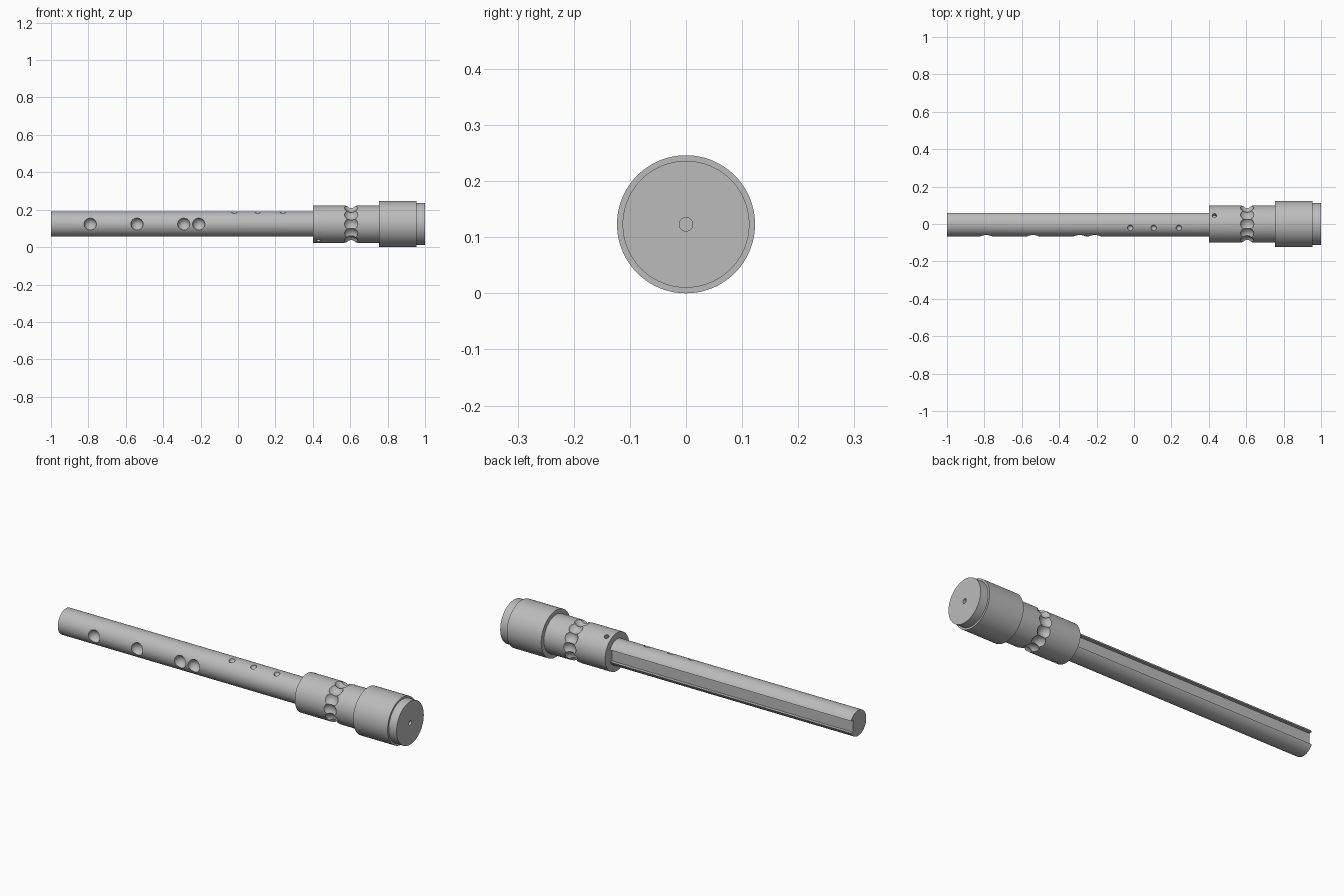
import bpy
import bmesh
import math
from mathutils import Matrix, Vector

cube = bpy.data.objects.get("Cube")
if cube:
    bpy.data.objects.remove(cube, do_unlink=True)

AXIS_Z = 0.123
SHAFT_R = 0.067
COLLAR_R = 0.1

steel = bpy.data.materials.new("grey_steel")
steel.use_nodes = True
steel.diffuse_color = (0.5, 0.5, 0.5, 1)
steel.node_tree.nodes["Principled BSDF"].inputs["Base Color"].default_value = (0.5, 0.5, 0.5, 1)


def make_object(name, bm):
    bmesh.ops.recalc_face_normals(bm, faces=bm.faces)
    mesh = bpy.data.meshes.new(name)
    bm.to_mesh(mesh)
    bm.free()
    obj = bpy.data.objects.new(name, mesh)
    bpy.context.collection.objects.link(obj)
    mesh.materials.append(steel)
    return obj


def lathe(name, profile, sides=96):
    """Revolve (x, radius) points about the long axis and cap both ends."""
    bm = bmesh.new()
    rings = []
    for x, r in profile:
        angles = [2 * math.pi * i / sides for i in range(sides)]
        rings.append([bm.verts.new((x, r * math.cos(a), AXIS_Z + r * math.sin(a))) for a in angles])
    for a, b in zip(rings, rings[1:]):
        for i in range(sides):
            j = (i + 1) % sides
            bm.faces.new((a[i], a[j], b[j], b[i]))
    bm.faces.new(rings[0])
    bm.faces.new(rings[-1])
    return make_object(name, bm)


def radial(x, angle, r):
    a = math.radians(angle)
    return Vector((x, r * math.cos(a), AXIS_Z + r * math.sin(a)))


def ball(bm, centre, r):
    bmesh.ops.create_uvsphere(bm, u_segments=32, v_segments=20, radius=r,
                              matrix=Matrix.Translation(centre))


def drill(bm, centre, direction, r, depth):
    turn = Vector(direction).to_track_quat('Z', 'Y').to_matrix().to_4x4()
    bmesh.ops.create_cone(bm, cap_ends=True, segments=24, radius1=r, radius2=r,
                          depth=depth, matrix=Matrix.Translation(centre) @ turn)


def box(bm, centre, size):
    bmesh.ops.create_cube(bm, size=1, matrix=Matrix.Translation(centre) @ Matrix.Diagonal((*size, 1)))


def carve(target, name, bm):
    cutter = make_object(name, bm)
    mod = target.modifiers.new("carve", 'BOOLEAN')
    mod.operation = 'DIFFERENCE'
    mod.solver = 'EXACT'
    mod.use_self = True
    mod.object = cutter
    bpy.context.view_layer.objects.active = target
    bpy.ops.object.modifier_apply(modifier=mod.name)
    bpy.data.objects.remove(cutter, do_unlink=True)


# Shaft with a long keyway at the back and round detents at the front and top
shaft = lathe("shaft", [(-1, SHAFT_R), (0.41, SHAFT_R)])
cut = bmesh.new()
box(cut, (-0.3, SHAFT_R, AXIS_Z), (1.6, 0.05, 0.064))
carve(shaft, "keyway_cutter", cut)
cut = bmesh.new()
for x in (-0.79, -0.54, -0.29, -0.21):
    ball(cut, radial(x, 180, SHAFT_R), 0.033)
for x in (-0.02, 0.105, 0.24):
    ball(cut, radial(x, 108, SHAFT_R), 0.015)
carve(shaft, "detent_cutter", cut)

# Collar with a ring of scallops and two set screw holes
collar = lathe("collar", [(0.4, COLLAR_R), (0.77, COLLAR_R)])
cut = bmesh.new()
for i in range(12):
    ball(cut, radial(0.605, i * 30, COLLAR_R + 0.018), 0.04)
carve(collar, "scallop_cutter", cut)
cut = bmesh.new()
for angle in (63, 243):
    drill(cut, radial(0.43, angle, COLLAR_R), radial(0, angle, 1) - radial(0, angle, 0), 0.012, 0.05)
carve(collar, "screw_hole_cutter", cut)

# Stepped knob with a centre hole in its end
knob = lathe("knob", [(0.755, 0.123), (0.955, 0.123), (0.955, 0.113), (1, 0.113)])
cut = bmesh.new()
drill(cut, (1, 0, AXIS_Z), (1, 0, 0), 0.012, 0.08)
carve(knob, "centre_hole_cutter", cut)

# Smooth the round surfaces, keep machined edges crisp
for obj in (shaft, collar, knob):
    bpy.ops.object.select_all(action='DESELECT')
    obj.select_set(True)
    bpy.context.view_layer.objects.active = obj
    bpy.ops.object.shade_smooth_by_angle(angle=math.radians(28))
